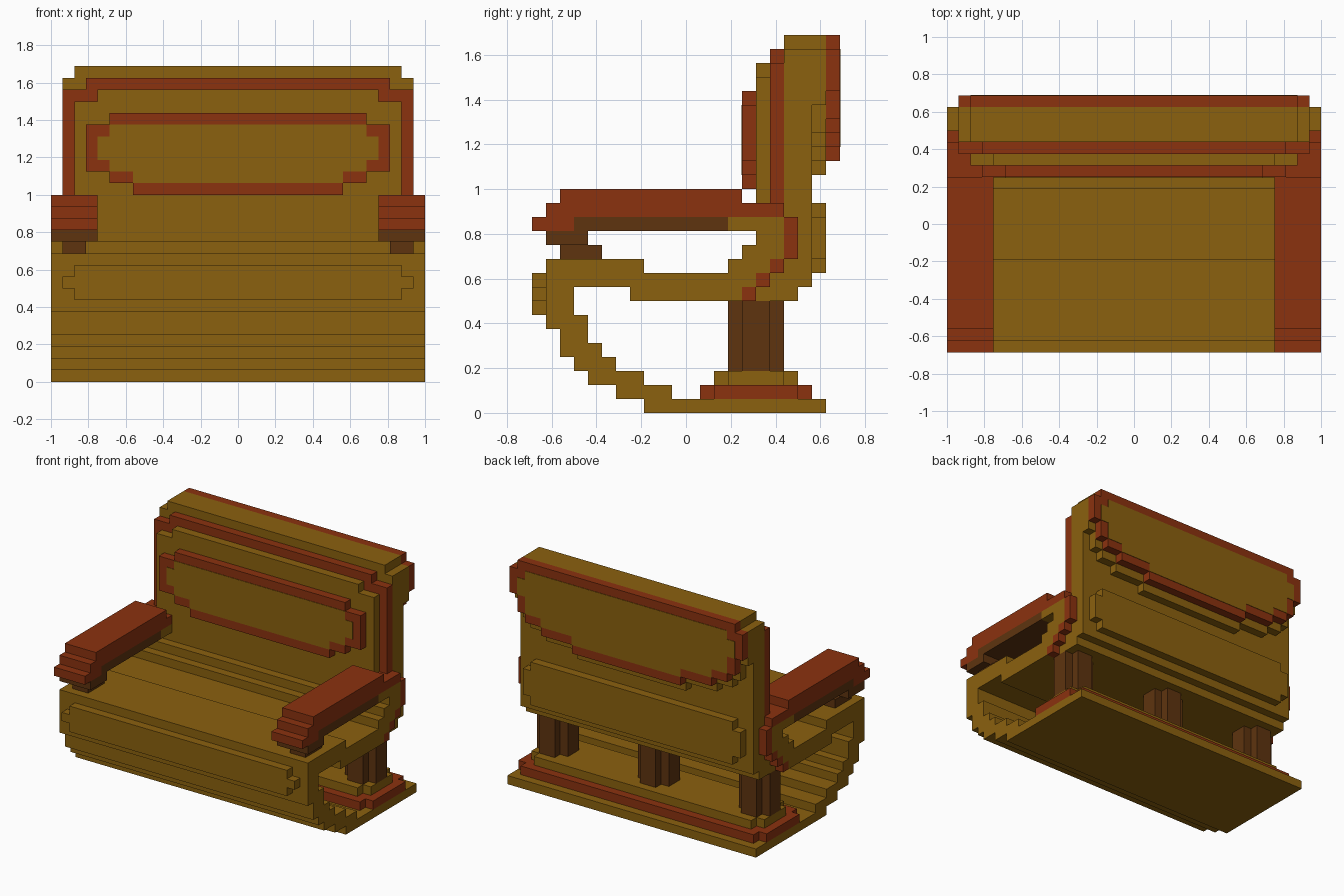
import bpy
import bmesh

if "Cube" in bpy.data.objects:
    bpy.data.objects.remove(bpy.data.objects["Cube"], do_unlink=True)

U = 1 / 16  # size of one block


def material(name, color):
    m = bpy.data.materials.new(name)
    m.use_nodes = True
    m.diffuse_color = (*color, 1)
    bsdf = next(n for n in m.node_tree.nodes if n.type == 'BSDF_PRINCIPLED')
    bsdf.inputs["Base Color"].default_value = (*color, 1)
    return m


OCHRE = material("ochre", (0.258, 0.119, 0.0045))
RUST = material("rust", (0.258, 0.032, 0.0048))
BROWN = material("dark_brown", (0.112, 0.034, 0.0048))

# Maps (span, row, depth) to x, y, z for each extrusion axis
AXES = {
    'x': lambda s, r, d: (d, s, r),
    'y': lambda s, r, d: (s, d, r),
    'z': lambda s, r, d: (s, r, d),
}


def stepped(name, mat, axis, lo, hi, *stacks, mirror=False, shift=0):
    """Extrude stepped outlines. A stack is rows of (start, end, left, right)."""
    bm = bmesh.new()
    for rows in stacks:
        pts = []
        for r0, r1, a, b in rows:
            pts += [(b, r0), (b, r1)]
        for r0, r1, a, b in reversed(rows):
            pts += [(a, r1), (a, r0)]
        # drop repeated points
        pts = [p for i, p in enumerate(pts) if p != pts[i - 1]]
        ends = []
        for d in (lo, hi):
            ends.append([bm.verts.new([c * U for c in AXES[axis](s, r, d)]) for s, r in pts])
        bm.faces.new(ends[0])
        bm.faces.new(ends[1])
        n = len(pts)
        for i in range(n):
            j = (i + 1) % n
            bm.faces.new((ends[0][i], ends[0][j], ends[1][j], ends[1][i]))
    bmesh.ops.translate(bm, verts=bm.verts, vec=(shift * U, 0, 0))
    bmesh.ops.recalc_face_normals(bm, faces=bm.faces)
    me = bpy.data.meshes.new(name)
    bm.to_mesh(me)
    bm.free()
    me.materials.append(mat)
    ob = bpy.data.objects.new(name, me)
    bpy.context.collection.objects.link(ob)
    if mirror:
        mod = ob.modifiers.new("mirror", 'MIRROR')
        mod.use_mirror_merge = False
    return ob


def sym(*rows):
    """Rows symmetric about the centre: (start, end, half width)."""
    return [(r0, r1, -w, w) for r0, r1, w in rows]


# Base plate and plinth
stepped("base_plate", OCHRE, 'x', -16, 16, [(0, 1, -3, 10)])
stepped("plinth_lower", RUST, 'z', 1, 2, sym((1, 2, 15), (2, 8, 16), (8, 9, 15)))
stepped("plinth_upper", OCHRE, 'z', 2, 3, sym((2, 3, 14), (3, 7, 15), (7, 8, 14)))

# Legs
for name, x in (("right_leg", -13), ("middle_leg", 0), ("left_leg", 13)):
    stepped(name, BROWN, 'z', 3, 8, sym((3, 4, 1), (4, 6, 2), (6, 7, 1)), shift=x)

# Curved front apron and its trim
stepped("front_apron", OCHRE, 'x', -16, 16, [
    (1, 2, -5, -1), (2, 3, -7, -3), (3, 4, -8, -5), (4, 5, -9, -6),
    (5, 6, -9, -7), (6, 7, -10, -7), (7, 9, -10, -8)])
stepped("front_trim", OCHRE, 'y', -11, -10, sym((7, 8, 14), (8, 9, 15), (9, 10, 14)))

# Seat
stepped("seat", OCHRE, 'x', -16, 16, [(8, 9, -4, 4), (9, 10, -10, 5), (10, 11, -10, -3)])
stepped("seat_curve", OCHRE, 'x', -16, 16, [(10, 11, 3, 6), (11, 12, 4, 7), (12, 14, 5, 7)])
stepped("seat_curve_top", OCHRE, 'x', -12, 12, [(14, 15, 5, 7)])
stepped("side_edging", RUST, 'x', 15, 16,
        [(8, 9, 4, 5)], [(9, 10, 5, 6)], [(10, 11, 6, 7)], [(11, 14, 7, 8)], mirror=True)

# Backrest layers, from the core outward
stepped("back_foot", OCHRE, 'x', -15, 15, [(8, 9, 4, 8), (9, 10, 5, 9), (10, 11, 6, 9)])
stepped("back_core", OCHRE, 'y', 7, 9, sym((11, 26, 15), (26, 27, 14)))
stepped("back_frame", RUST, 'y', 6, 7, sym((15, 25, 15), (25, 26, 13)))
stepped("back_cushion", OCHRE, 'y', 5, 6, sym((15, 24, 14), (24, 25, 12)))
stepped("front_panel_frame", RUST, 'y', 4, 5,
        sym((16, 17, 9), (17, 18, 11), (18, 22, 13), (22, 23, 11)))
stepped("front_panel_face", OCHRE, 'y', 3.95, 4,
        sym((17, 18, 9), (18, 19, 11), (19, 21, 12), (21, 22, 11)))

# Rear of the backrest
stepped("rear_lower_panel", OCHRE, 'y', 9, 10, sym((10, 11, 13), (11, 14, 14), (14, 15, 13)))
stepped("rear_upper_step", OCHRE, 'y', 9, 10,
        sym((17, 18, 7), (18, 19, 11), (19, 20, 13), (20, 22, 14), (22, 26, 15), (26, 27, 14)))
stepped("rear_panel_frame", RUST, 'y', 10, 11,
        sym((18, 19, 7), (19, 20, 11), (20, 21, 13), (21, 23, 14), (23, 26, 15), (26, 27, 14)))
stepped("rear_panel_face", OCHRE, 'y', 11, 11.05,
        sym((19, 20, 7), (20, 21, 11), (21, 23, 13), (23, 25, 14), (25, 26, 13)))

# Armrests
stepped("armrest_pad", RUST, 'x', 12, 16, [(14, 15, -10, 7), (15, 16, -9, 4)], mirror=True)
stepped("armrest_nose", RUST, 'x', 12, 16, [(13, 14, -11, -8)], mirror=True)
stepped("armrest_underside", BROWN, 'x', 12, 16, [(13, 14, -8, 3)], mirror=True)
stepped("armrest_bracket", OCHRE, 'x', 12, 16, [(13, 14, 3, 5)], mirror=True)
stepped("armrest_block", BROWN, 'x', 12, 16, [(12, 13, -10, -7)], mirror=True)
stepped("armrest_post", BROWN, 'x', 13, 15, [(11, 12, -9, -6)], mirror=True)
